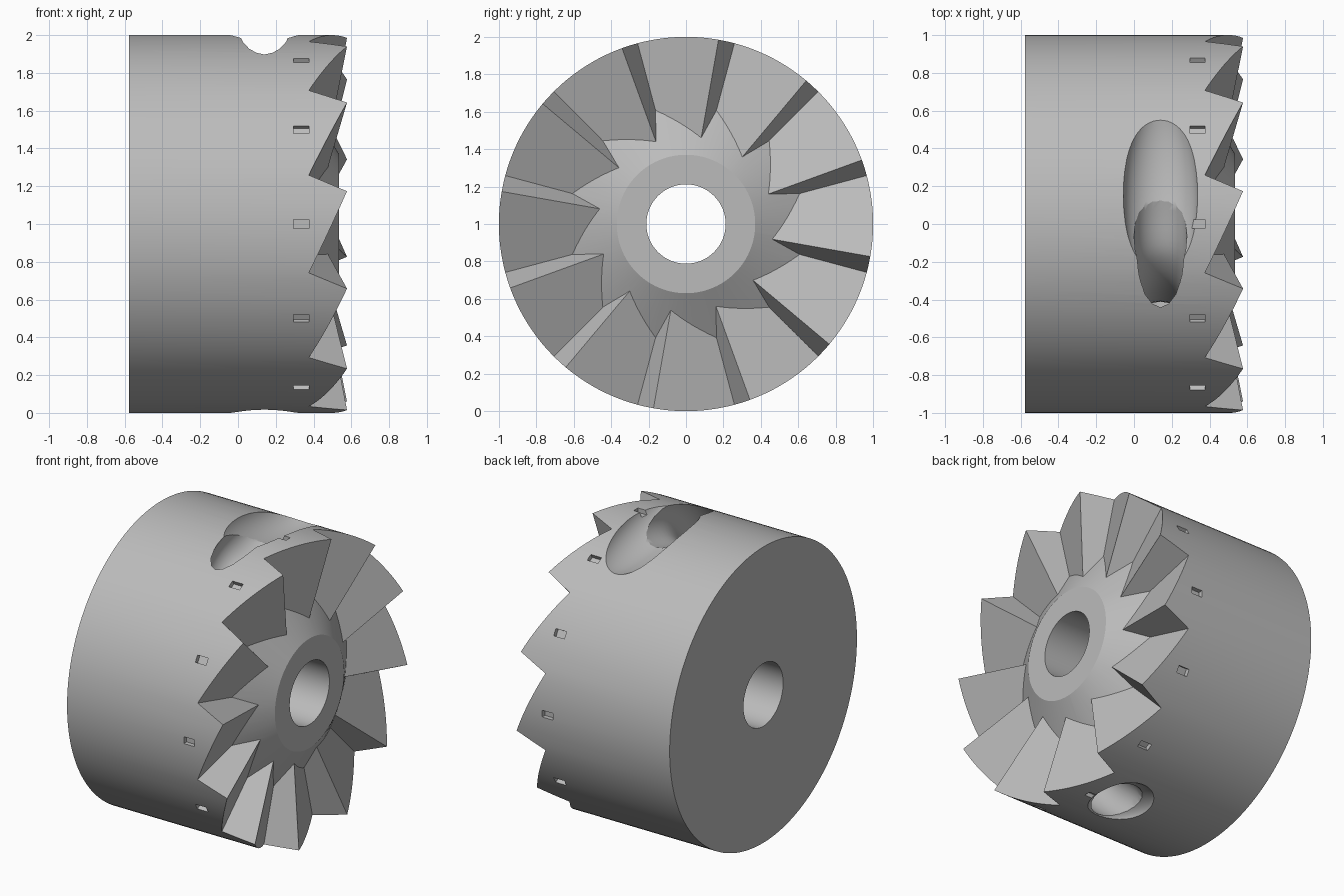
import bpy, bmesh
from math import sin, cos, radians, pi
from mathutils import Matrix, Vector

if "Cube" in bpy.data.objects:
    bpy.data.objects.remove(bpy.data.objects["Cube"], do_unlink=True)

BACK, TIP, VALLEY, APEX = -0.578, 0.577, 0.375, 0.388
CENTRE = Vector((0, 0, 1))

steel = bpy.data.materials.new("grey steel")
steel.use_nodes = True
steel.diffuse_color = (0.5, 0.5, 0.5, 1)
steel.node_tree.nodes["Principled BSDF"].inputs["Base Color"].default_value = (0.5, 0.5, 0.5, 1)


def polar(x, r, deg):
    return Vector((x, r * cos(radians(deg)), 1 + r * sin(radians(deg))))


def finish(name, bm):
    bmesh.ops.recalc_face_normals(bm, faces=bm.faces)
    mesh = bpy.data.meshes.new(name)
    bm.to_mesh(mesh)
    bm.free()
    ob = bpy.data.objects.new(name, mesh)
    bpy.context.collection.objects.link(ob)
    mesh.materials.append(steel)
    return ob


def frustum(name, x0, r0, x1, r1, seg=96):
    """Round solid along the x axis."""
    bm = bmesh.new()
    ends = [[bm.verts.new(polar(x, r, 360 * i / seg)) for i in range(seg)]
            for x, r in ((x0, r0), (x1, r1))]
    for ring in ends:
        bm.faces.new(ring)
    for i in range(seg):
        j = (i + 1) % seg
        bm.faces.new((ends[0][i], ends[0][j], ends[1][j], ends[1][i]))
    return finish(name, bm)


def ellipsoid(name, centre, radii, tilt=0):
    bm = bmesh.new()
    bmesh.ops.create_uvsphere(
        bm, u_segments=48, v_segments=32, radius=1,
        matrix=Matrix.Translation(centre) @ Matrix.Rotation(tilt, 4, "X")
        @ Matrix.Diagonal((*radii, 1)))
    return finish(name, bm)


def combine(target, tool, operation):
    mod = target.modifiers.new(tool.name, "BOOLEAN")
    mod.operation, mod.object, mod.solver = operation, tool, "EXACT"
    bpy.context.view_layer.objects.active = target
    bpy.ops.object.modifier_apply(modifier=mod.name)
    bpy.data.objects.remove(tool, do_unlink=True)


def tooth_height(deg):
    """Rim height: planar ramps from each tip to the next valley, then a steep wall."""
    t = (deg - 20) % 30
    start, end, a, b, u = (TIP, VALLEY, 0, 25, t) if t <= 25 else (VALLEY, TIP, 25, 30, t)
    span = sin(radians(b - a))
    return APEX + ((start - APEX) * sin(radians(b - u))
                   + (end - APEX) * sin(radians(u - a))) / span


# Toothed drum: every tooth face is a plane through one point on the axis
bm = bmesh.new()
SEG = 144
apex = bm.verts.new((APEX, 0, 1))
angles = [360 * i / SEG for i in range(SEG)]
rim = [bm.verts.new(polar(tooth_height(a), 1, a)) for a in angles]
base = [bm.verts.new(polar(BACK, 1, a)) for a in angles]
bm.faces.new(base)
for i in range(SEG):
    j = (i + 1) % SEG
    bm.faces.new((apex, rim[i], rim[j]))
    bm.faces.new((base[i], base[j], rim[j], rim[i]))
drum = finish("toothed_drum", bm)

# Conical hub standing in the middle of the teeth
combine(drum, frustum("hub", 0.535 - 0.6 * 0.43, 0.8, 0.535, 0.37), "UNION")

# Bore through the axis
combine(drum, frustum("bore_cutter", -1, 0.212, 1, 0.212, 64), "DIFFERENCE")

# Curved passage from the top, round the bore, to the bottom
curve = bpy.data.curves.new("passage_cutter", "CURVE")
curve.dimensions = "3D"
curve.bevel_depth, curve.bevel_resolution = 0.14, 8
curve.resolution_u, curve.use_fill_caps = 8, True
path = [(0.7, 2.12), (0.1, 1.99), (-0.3, 1.84), (-0.52, 1.4),
        (-0.5, 0.8), (-0.25, 0.3), (0.05, 0.0), (0.17, -0.14)]
spline = curve.splines.new("BEZIER")
spline.bezier_points.add(len(path) - 1)
for point, (y, z) in zip(spline.bezier_points, path):
    point.co = (0.14, y, z)
    point.handle_left_type = point.handle_right_type = "AUTO"
tube = bpy.data.objects.new("passage_cutter", curve)
bpy.context.collection.objects.link(tube)
bpy.context.view_layer.update()
mesh = bpy.data.meshes.new_from_object(tube.evaluated_get(bpy.context.evaluated_depsgraph_get()))
bpy.data.objects.remove(tube, do_unlink=True)
bm = bmesh.new()
bm.from_mesh(mesh)
bmesh.ops.remove_doubles(bm, verts=bm.verts, dist=0.0005)
combine(drum, finish("passage_cutter", bm), "DIFFERENCE")

# Rounded mouths of the passage
combine(drum, ellipsoid("top_mouth", (0.14, 0.15, 2.02), (0.2, 0.56, 0.17), -0.18), "DIFFERENCE")
combine(drum, ellipsoid("bottom_mouth", (0.14, 0.05, -0.02), (0.19, 0.25, 0.1)), "DIFFERENCE")

# Twelve shallow slots around the side
bm = bmesh.new()
for i in range(12):
    turn = Matrix.Translation(CENTRE) @ Matrix.Rotation(i * pi / 6, 4, "X")
    bmesh.ops.create_cube(bm, size=1, matrix=turn @ Matrix.Translation((0.335, 1.02, 0))
                          @ Matrix.Diagonal((0.08, 0.1, 0.046, 1)))
combine(drum, finish("slot_cutters", bm), "DIFFERENCE")

# Smooth round walls, crisp tooth edges
bpy.ops.object.select_all(action="DESELECT")
drum.select_set(True)
bpy.context.view_layer.objects.active = drum
bpy.ops.object.shade_smooth_by_angle(angle=radians(25))
